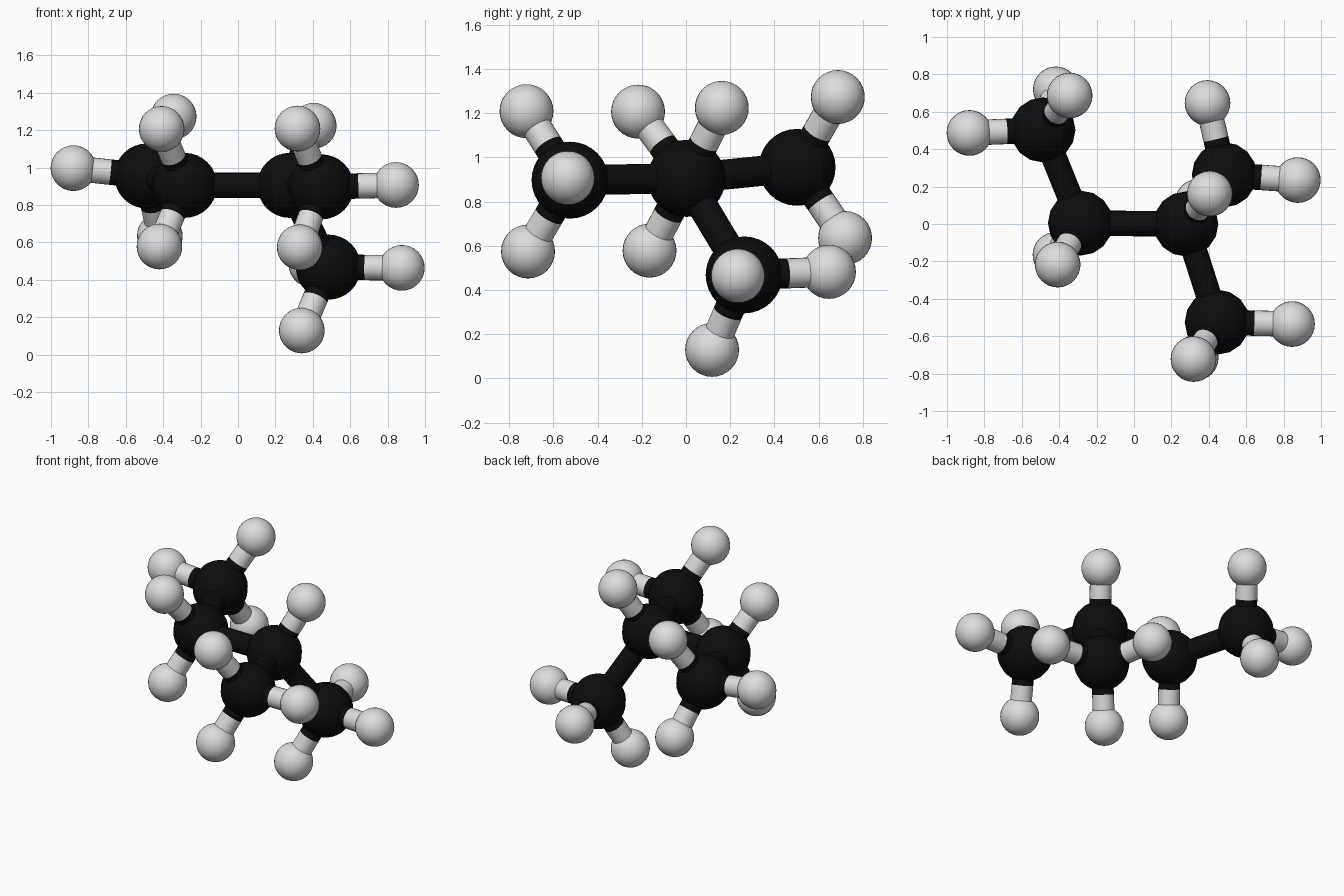
import bpy
from mathutils import Vector

if "Cube" in bpy.data.objects:
    bpy.data.objects.remove(bpy.data.objects["Cube"])

C_R, H_R, BOND_R = 0.174, 0.122, 0.068


def material(name, value):
    m = bpy.data.materials.new(name)
    m.diffuse_color = (value, value, value, 1)
    m.use_nodes = True
    m.node_tree.nodes["Principled BSDF"].inputs["Base Color"].default_value = m.diffuse_color
    return m


BLACK = material("black", 0.004)
WHITE = material("pale grey", 0.72)


def finish(name, mat):
    ob = bpy.context.object
    ob.name = name
    ob.data.materials.append(mat)
    bpy.ops.object.shade_smooth_by_angle(angle=0.9)
    return ob


def atom(name, pos, radius, mat, segs):
    bpy.ops.mesh.primitive_uv_sphere_add(segments=segs, ring_count=16, radius=radius, location=pos)
    finish(name, mat)


def rod(name, a, b, mat):
    a, b = Vector(a), Vector(b)
    bpy.ops.mesh.primitive_cylinder_add(vertices=24, radius=BOND_R, depth=(b - a).length,
                                        location=(a + b) / 2)
    ob = finish(name, mat)
    ob.rotation_euler = (b - a).to_track_quat('Z', 'Y').to_euler()


# Each carbon: its centre, then the centres of its hydrogens
carbons = [
    ((-0.487, 0.503, 0.955), [(-0.88, 0.487, 0.997), (-0.344, 0.687, 1.273), (-0.418, 0.72, 0.635)]),
    ((-0.286, 0.005, 0.905), [(-0.408, -0.217, 1.207), (-0.42, -0.165, 0.578)]),
    ((0.277, 0.0, 0.905), [(0.405, 0.162, 1.224)]),
    ((0.445, -0.525, 0.897), [(0.845, -0.535, 0.907), (0.318, -0.722, 1.209), (0.33, -0.715, 0.574)]),
    ((0.483, 0.263, 0.468), [(0.876, 0.235, 0.464), (0.393, 0.647, 0.482), (0.341, 0.118, 0.129)]),
]

# Atoms and two-coloured carbon to hydrogen bonds
for i, (c, hydrogens) in enumerate(carbons, 1):
    atom(f"carbon_{i}", c, C_R, BLACK, 16)
    for j, h in enumerate(hydrogens, 1):
        mid = (Vector(c) + Vector(h)) / 2
        atom(f"hydrogen_{i}_{j}", h, H_R, WHITE, 32)
        rod(f"bond_dark_half_{i}_{j}", c, mid, BLACK)
        rod(f"bond_light_half_{i}_{j}", mid, h, WHITE)

# Carbon skeleton
for i, j in [(1, 2), (2, 3), (3, 4), (3, 5)]:
    rod(f"carbon_bond_{i}_{j}", carbons[i - 1][0], carbons[j - 1][0], BLACK)
